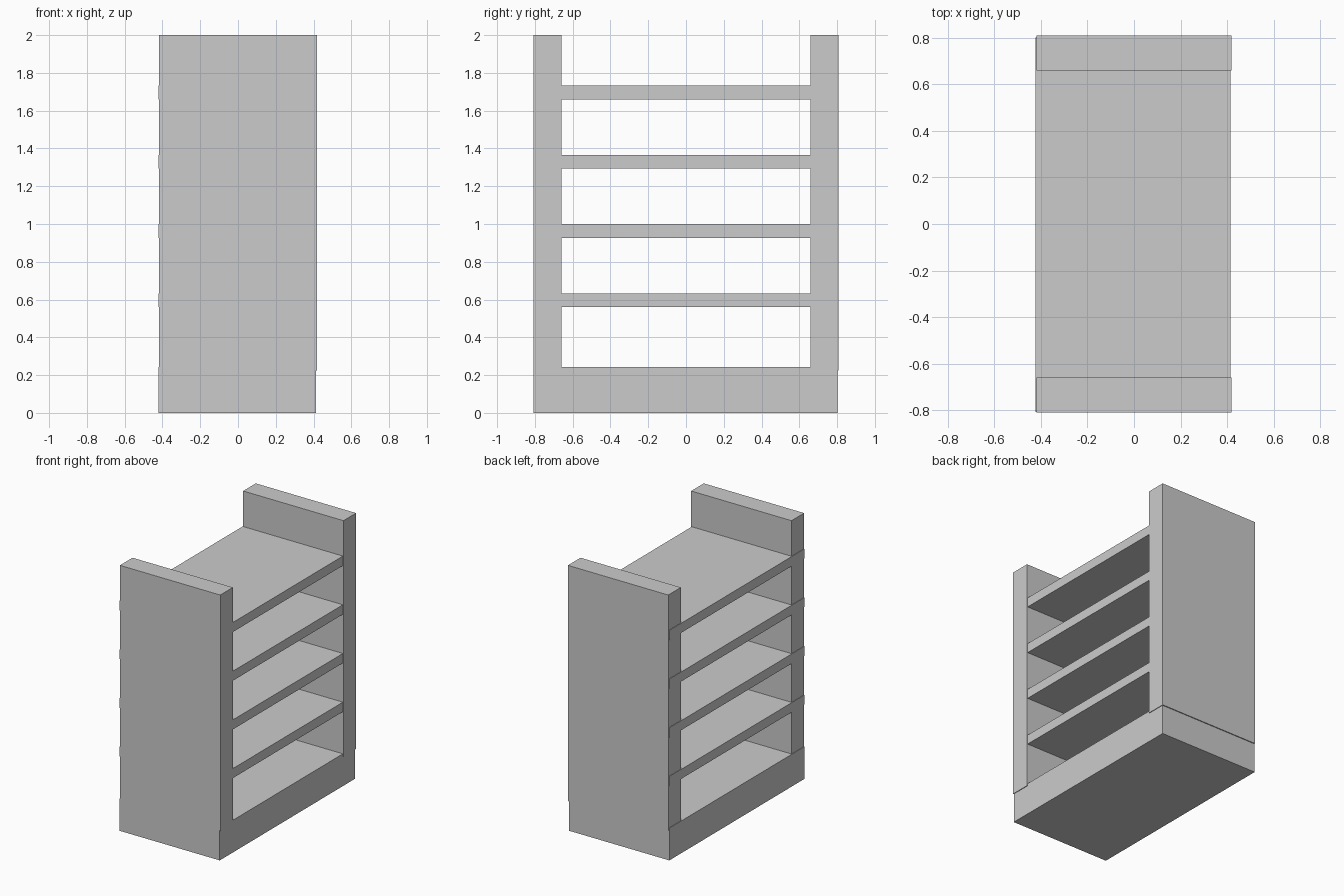
import bpy

if "Cube" in bpy.data.objects:
    bpy.data.objects.remove(bpy.data.objects["Cube"])


def box(name, x, y, z):
    """Box from (min, max) ranges on each axis."""
    bpy.ops.mesh.primitive_cube_add(size=1, location=[(a + b) / 2 for a, b in (x, y, z)])
    ob = bpy.context.object
    ob.name = name
    ob.scale = [b - a for a, b in (x, y, z)]
    bpy.ops.object.transform_apply(location=False, rotation=False, scale=True)
    return ob


# Base and shelves sit slightly left of the upright panels
inner_x = (-0.422, 0.413)

# Solid plinth
box("base", inner_x, (-0.807, 0.801), (0, 0.243))

# Upright end panels, resting around the top of the plinth
panel_x = (-0.418, 0.418)
box("front_panel", panel_x, (-0.808, -0.658), (0.225, 2.0))
box("back_panel", panel_x, (0.658, 0.808), (0.225, 2.0))

# Four evenly spaced shelves running through the panels
for i in range(4):
    z = 0.56 + i * 0.3667
    box(f"shelf_{i + 1}", inner_x, (-0.807, 0.801), (z, z + 0.072))
